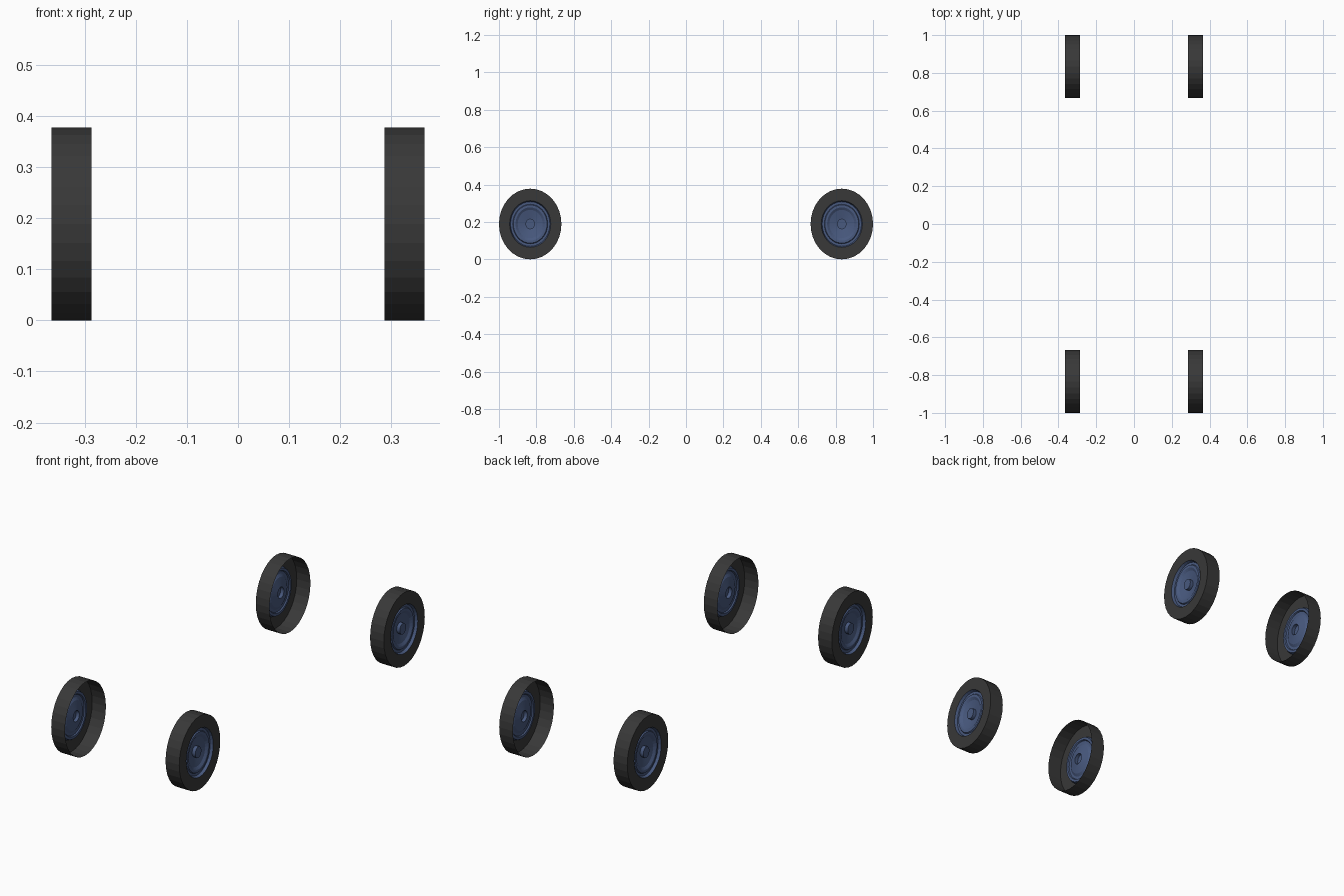
import bpy, math

if "Cube" in bpy.data.objects:
    bpy.data.objects.remove(bpy.data.objects["Cube"])

SEG = 32
RY, RZ = 0.167, 0.189      # slightly oval wheels
OUT, INN = 0.365, 0.287    # outer and inner side of each wheel


def material(name, color):
    m = bpy.data.materials.new(name)
    m.diffuse_color = (*color, 1)
    m.use_nodes = True
    m.node_tree.nodes["Principled BSDF"].inputs["Base Color"].default_value = m.diffuse_color
    return m


rubber = material("rubber", (0.04, 0.04, 0.04))
blue = material("blue_rim", (0.065, 0.1, 0.21))


def lathe(name, profile, cy, side, mat):
    """Spin (relative radius, x) points around the axle; radius 0 closes the end."""
    verts, faces, rings = [], [], []
    for r, x in profile:
        n = SEG if r > 0 else 1
        rings.append([len(verts) + i for i in range(n)])
        for i in range(n):
            a = 2 * math.pi * i / SEG
            verts.append((side * x, cy + RY * r * math.sin(a), RZ * (1 + r * math.cos(a))))
    for a, b in zip(rings, rings[1:]):
        for i in range(SEG):
            j = (i + 1) % SEG
            f = [a[i], a[j], b[0]] if len(b) == 1 else [a[i], a[j], b[j], b[i]]
            faces.append(f if side < 0 else f[::-1])
    me = bpy.data.meshes.new(name)
    me.from_pydata(verts, [], faces)
    me.materials.append(mat)
    ob = bpy.data.objects.new(name, me)
    bpy.context.collection.objects.link(ob)
    return ob


# Hollow tyre: tread band and outer sidewall, open towards the axle
tyre = [(1, INN), (1, OUT), (0.66, OUT)]
# Dished rim with stepped lip and small hub cap
rim = [(0.66, OUT), (0.63, OUT - 0.014), (0.56, OUT - 0.014), (0.54, OUT - 0.008),
       (0.47, OUT - 0.008), (0.40, OUT - 0.016), (0.15, OUT - 0.026),
       (0.15, OUT - 0.008), (0, OUT - 0.008)]

for side, sn in ((1, "right"), (-1, "left")):
    for cy, en in ((-0.833, "front"), (0.833, "back")):
        lathe(f"{en}_{sn}_tyre", tyre, cy, side, rubber)
        lathe(f"{en}_{sn}_rim", rim, cy, side, blue)
